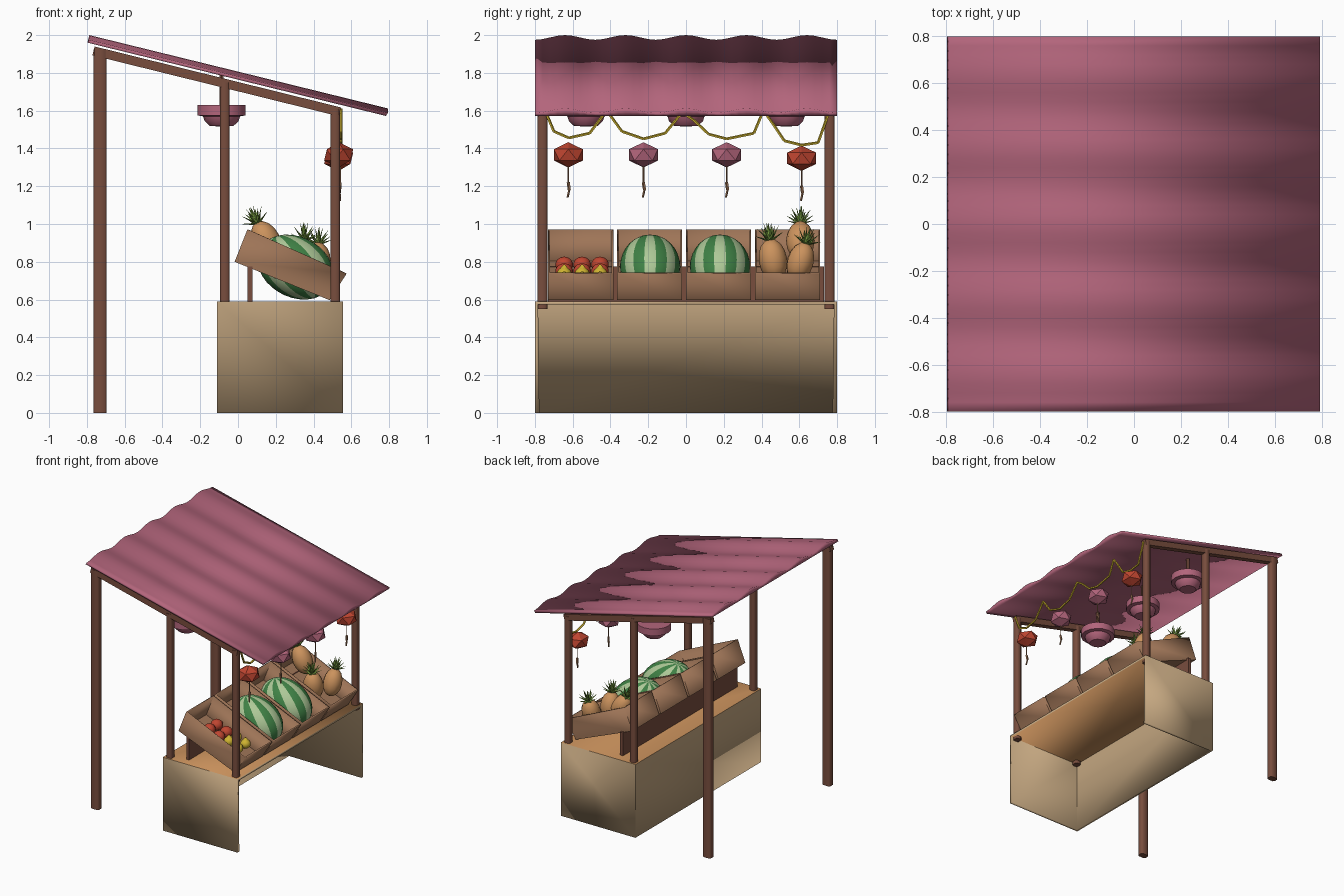
import bpy, bmesh, math
from mathutils import Matrix, Vector

if "Cube" in bpy.data.objects:
    bpy.data.objects.remove(bpy.data.objects["Cube"])
T = Matrix.Translation
rad = math.radians


def R(deg, axis):
    return Matrix.Rotation(rad(deg), 4, axis)


def S(x, y, z):
    return Matrix.Diagonal((x, y, z, 1))


def mat(name, *c):
    m = bpy.data.materials.new(name)
    m.diffuse_color = (*c, 1)
    m.use_nodes = True
    m.node_tree.nodes["Principled BSDF"].inputs["Base Color"].default_value = m.diffuse_color
    return m


MAUVE = mat("mauve cloth", .45, .13, .2)
TAN = mat("tan panel", .56, .39, .22)
ORANGE = mat("orange tan", .6, .29, .11)
POST = mat("dark red wood", .19, .075, .048)
CRATE = mat("crate brown", .34, .175, .095)
GREEN = mat("melon dark green", .05, .22, .06)
PALE = mat("melon pale green", .42, .58, .31)
RED = mat("red", .52, .06, .03)
YELLOW = mat("yellow", .62, .45, .03)
LEAF = mat("leaf green", .21, .38, .06)


def make(name, bm, mats, angle=30):
    me = bpy.data.meshes.new(name)
    bm.to_mesh(me)
    bm.free()
    for m in mats:
        me.materials.append(m)
    me.shade_smooth()
    if angle < 180:
        me.set_sharp_from_angle(angle=rad(angle))
    ob = bpy.data.objects.new(name, me)
    bpy.context.collection.objects.link(ob)
    return ob


def box(bm, c, s, rot=0):
    bmesh.ops.create_cube(bm, size=1, matrix=T(c) @ R(rot, 'Y') @ S(*s))


def rod(bm, p, q, r, n=6):
    p, q = Vector(p), Vector(q)
    d = q - p
    bmesh.ops.create_cone(bm, cap_ends=True, segments=n, radius1=r, radius2=r, depth=d.length,
                          matrix=T((p + q) / 2) @ d.to_track_quat('Z', 'Y').to_matrix().to_4x4())


def prism(bm, profile, y0, y1):
    """Closed prism: an (x, z) outline extruded along y."""
    f = bm.faces.new([bm.verts.new((x, y0, z)) for x, z in profile])
    ext = bmesh.ops.extrude_face_region(bm, geom=[f])
    bmesh.ops.translate(bm, vec=(0, y1 - y0, 0),
                        verts=[v for v in ext['geom'] if isinstance(v, bmesh.types.BMVert)])
    bmesh.ops.recalc_face_normals(bm, faces=bm.faces)
    bm.normal_update()


def solidify(ob, t, rim=0):
    m = ob.modifiers.new("thickness", 'SOLIDIFY')
    m.thickness, m.offset, m.material_offset_rim = t, -1, rim


# Corrugated sloping roof: wavy top, flat underside
bm = bmesh.new()
N = 40
ring = []
for i in range(N + 1):
    y = -.8 + 1.6 * i / N
    h = .0275 + .0125 * math.cos(2 * math.pi * y / .32)
    ring.append([bm.verts.new(p) for p in ((-.797, y, 1.96), (-.787, y, 1.96 + h),
                                           (.793, y, 1.572 + h), (.783, y, 1.572))])
for a, b in zip(ring, ring[1:]):
    for k in range(4):
        bm.faces.new((a[k], a[(k + 1) % 4], b[(k + 1) % 4], b[k]))
bm.faces.new(ring[0])
bm.faces.new(ring[-1][::-1])
bmesh.ops.recalc_face_normals(bm, faces=bm.faces)
make("roof", bm, [MAUVE], 180)

# Posts and rafters on both ends
for side, y in (("left", -.76), ("right", .76)):
    for name, x, w, z0, z1 in (("back", -.73, .07, 0, 1.925), ("middle", -.07, .05, .55, 1.75),
                               ("front", .515, .05, .55, 1.61)):
        bm = bmesh.new()
        box(bm, (x, y, (z0 + z1) / 2), (w, .052, z1 - z0))
        bmesh.ops.bevel(bm, geom=[e for e in bm.edges if abs(e.verts[0].co.z - e.verts[1].co.z) > .1],
                        offset=.01, segments=1, affect='EDGES')
        make(f"{side}_{name}_post", bm, [POST], 60)
    bm = bmesh.new()
    box(bm, (-.1125, y, 1.755), (1.344, .045, .048), 13.9)
    make(f"{side}_rafter", bm, [POST])

# Counter shell, open at +x and below, with its top in another colour
bm = bmesh.new()
box(bm, (.2225, 0, .295), (.665, 1.6, .59))
bm.normal_update()
for f in bm.faces:
    f.material_index = 0 if f.normal.z > .5 else 1
bmesh.ops.delete(bm, geom=[f for f in bm.faces if f.normal.x > .5 or f.normal.z < -.5],
                 context='FACES_ONLY')
solidify(make("counter", bm, [ORANGE, TAN]), .024, 1)

# Board carrying the crates
bm = bmesh.new()
box(bm, (.063, 0, .68), (.025, 1.46, .19))
make("crate_support", bm, [POST])

# Four tilted open crates
for i in range(4):
    y = -.73 + .365 * i
    bm = bmesh.new()
    prism(bm, [(-.018, .80), (.05, .972), (.575, .737), (.485, .597)], y, y + .345)
    bmesh.ops.delete(bm, geom=[f for f in bm.faces if f.normal.z > .7], context='FACES_ONLY')
    solidify(make(f"crate_{i + 1}", bm, [CRATE]), .014)

# Striped melons
for i, y in enumerate((-.19, .18)):
    bm = bmesh.new()
    bmesh.ops.create_uvsphere(bm, u_segments=32, v_segments=16, radius=1)
    for f in bm.faces:
        c = f.calc_center_median()
        f.material_index = int(math.cos(8 * math.atan2(c.y, c.x)) > 0)
    bm.transform(T((.305, y, .772)) @ R(27, 'Y') @ S(.212, .16, .16) @ R(-50, 'Y'))
    make(f"melon_{i + 1}", bm, [GREEN, PALE], 60)

# Pineapples: body and spiky crown
for i, (pos, axis, s) in enumerate((((.15, .605, .91), (-.5, 0, 1), 1), ((.35, .46, .81), (0, -.15, 1), 1),
                                    ((.42, .605, .80), (.05, .3, 1), .95))):
    frame = T(pos) @ Vector(axis).to_track_quat('Z', 'Y').to_matrix().to_4x4() @ S(s, s, s)
    bm = bmesh.new()
    bmesh.ops.create_uvsphere(bm, u_segments=12, v_segments=8, radius=1,
                              matrix=frame @ S(.075, .075, .112))
    make(f"pineapple_body_{i + 1}", bm, [ORANGE], 60)
    bm = bmesh.new()
    for count, tilt, length in ((8, 65, .085), (6, 38, .095), (4, 12, .1)):
        for k in range(count):
            bmesh.ops.create_cone(bm, cap_ends=True, segments=4, radius1=.015, radius2=.001, depth=length,
                                  matrix=frame @ T((0, 0, .1)) @ R(360 * k / count + tilt, 'Z')
                                  @ R(tilt, 'Y') @ S(.5, 1, 1) @ T((0, 0, length / 2)))
    make(f"pineapple_crown_{i + 1}", bm, [LEAF])

# Red and yellow fruit in the first crate
for name, m, rows, r in (("red_fruit", RED, ((.13, .785), (.215, .75)), .047),
                         ("yellow_fruit", YELLOW, ((.305, .735), (.385, .70)), .04)):
    bm = bmesh.new()
    for x, z in rows:
        for y in (-.645, -.55, -.455):
            bmesh.ops.create_uvsphere(bm, u_segments=10, v_segments=7, radius=r,
                                      matrix=T((x, y, z)) @ S(1, 1, .9))
            if m is YELLOW:
                bmesh.ops.create_cone(bm, segments=8, radius1=.025, radius2=.004, depth=.025,
                                      matrix=T((x, y, z + .038)))
    make(name, bm, [m], 60)

# Hanging lamps
profile = [(.0, 1.63), (.127, 1.63), (.127, 1.575), (.098, 1.57), (.09, 1.545), (.062, 1.518), (.0, 1.517)]
for i, y in enumerate((-.53, 0, .53)):
    bm = bmesh.new()
    vs = [bm.verts.new((r, 0, z)) for r, z in profile]
    es = [bm.edges.new(p) for p in zip(vs, vs[1:])]
    bmesh.ops.spin(bm, geom=vs + es, cent=(0, 0, 0), axis=(0, 0, 1), angle=2 * math.pi, steps=16)
    bmesh.ops.remove_doubles(bm, verts=bm.verts, dist=.0005)
    bmesh.ops.recalc_face_normals(bm, faces=bm.faces)
    bm.transform(T((-.087, y, 0)))
    make(f"lamp_{i + 1}", bm, [MAUVE], 40)
    bm = bmesh.new()
    rod(bm, (-.087, y, 1.62), (-.087, y, 1.79), .013)
    make(f"lamp_stem_{i + 1}", bm, [POST])

# Lanterns with tassels
for i, (y, z, m) in enumerate(((-.623, 1.366, RED), (-.225, 1.366, MAUVE), (.215, 1.366, MAUVE), (.612, 1.348, RED))):
    bm = bmesh.new()
    bmesh.ops.create_icosphere(bm, subdivisions=1, radius=1, matrix=T((.533, y, z)) @ S(.086, .09, .067))
    make(f"lantern_{i + 1}", bm, [m])
    bm = bmesh.new()
    rod(bm, (.54, y, z - .06), (.54, y, z - .15), .004, 4)
    rod(bm, (.54, y, z - .145), (.535, y + .006, z - .185), .009, 5)
    rod(bm, (.535, y + .006, z - .18), (.54, y - .004, z - .225), .006, 5)
    make(f"tassel_{i + 1}", bm, [CRATE])

# Garland swags
path = [(-.75, 1.61), (-.70, 1.49), (-.62, 1.455), (-.51, 1.48), (-.42, 1.60), (-.34, 1.49), (-.225, 1.45),
        (-.11, 1.48), (-.02, 1.59), (.04, 1.55), (.12, 1.475), (.215, 1.45), (.36, 1.48), (.41, 1.60),
        (.46, 1.53), (.52, 1.44), (.612, 1.417), (.70, 1.43), (.76, 1.60)]
bm = bmesh.new()
for a, b in zip(path, path[1:]):
    rod(bm, (.545, *a), (.545, *b), .008, 5)
make("garland", bm, [YELLOW], 60)
